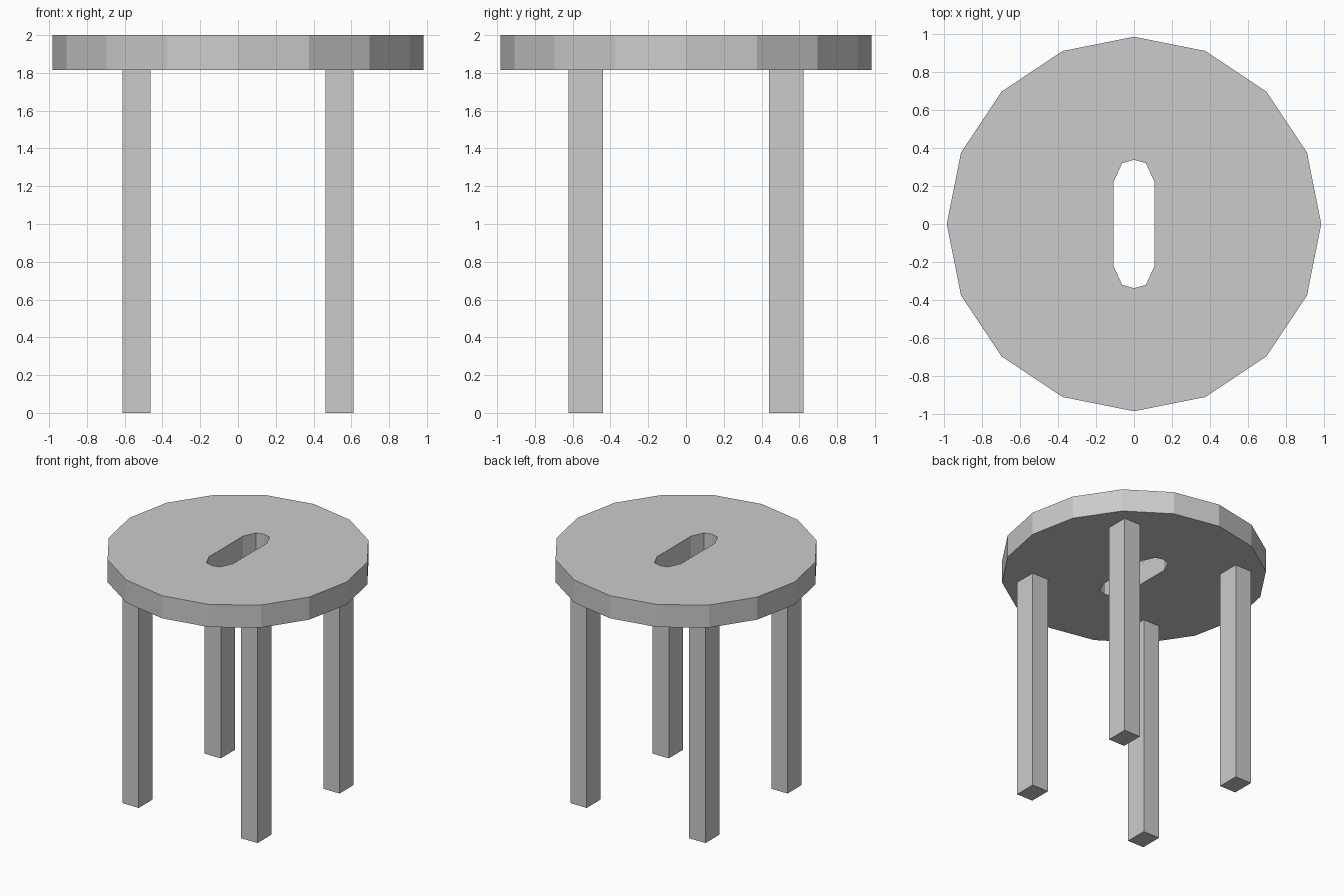
import bpy
from math import cos, sin, tau

if "Cube" in bpy.data.objects:
    bpy.data.objects.remove(bpy.data.objects["Cube"])

SEAT_BOTTOM, SEAT_TOP = 1.815, 2.0


def add_loop(curve, points):
    spline = curve.splines.new('POLY')
    spline.points.add(len(points) - 1)
    for p, (x, y) in zip(spline.points, points):
        p.co = (x, y, 0, 1)
    spline.use_cyclic_u = True
    spline.use_smooth = False


# Seat: 16-sided disc with an oblong grip hole, as a filled 2D profile
curve = bpy.data.curves.new("seat", 'CURVE')
curve.dimensions = '2D'
curve.fill_mode = 'BOTH'
curve.extrude = (SEAT_TOP - SEAT_BOTTOM) / 2
add_loop(curve, [(0.983 * cos(tau * i / 16), 0.983 * sin(tau * i / 16)) for i in range(16)])
half = [(0.108, -0.22), (0.108, 0.22), (0.062, 0.32), (0, 0.337), (-0.062, 0.32)]
add_loop(curve, half + [(-x, -y) for x, y in half])
seat = bpy.data.objects.new("seat", curve)
seat.location.z = (SEAT_TOP + SEAT_BOTTOM) / 2
bpy.context.collection.objects.link(seat)
bpy.context.view_layer.objects.active = seat
seat.select_set(True)
bpy.ops.object.convert(target='MESH')

# Four straight rectangular legs
for side, sx in (("left", -1), ("right", 1)):
    for end, sy in (("front", -1), ("back", 1)):
        bpy.ops.mesh.primitive_cube_add(size=1, location=(sx * 0.538, sy * 0.531, SEAT_BOTTOM / 2))
        leg = bpy.context.object
        leg.name = f"{end}_{side}_leg"
        leg.scale = (0.147, 0.181, SEAT_BOTTOM)
        bpy.ops.object.transform_apply(location=False, rotation=False, scale=True)
